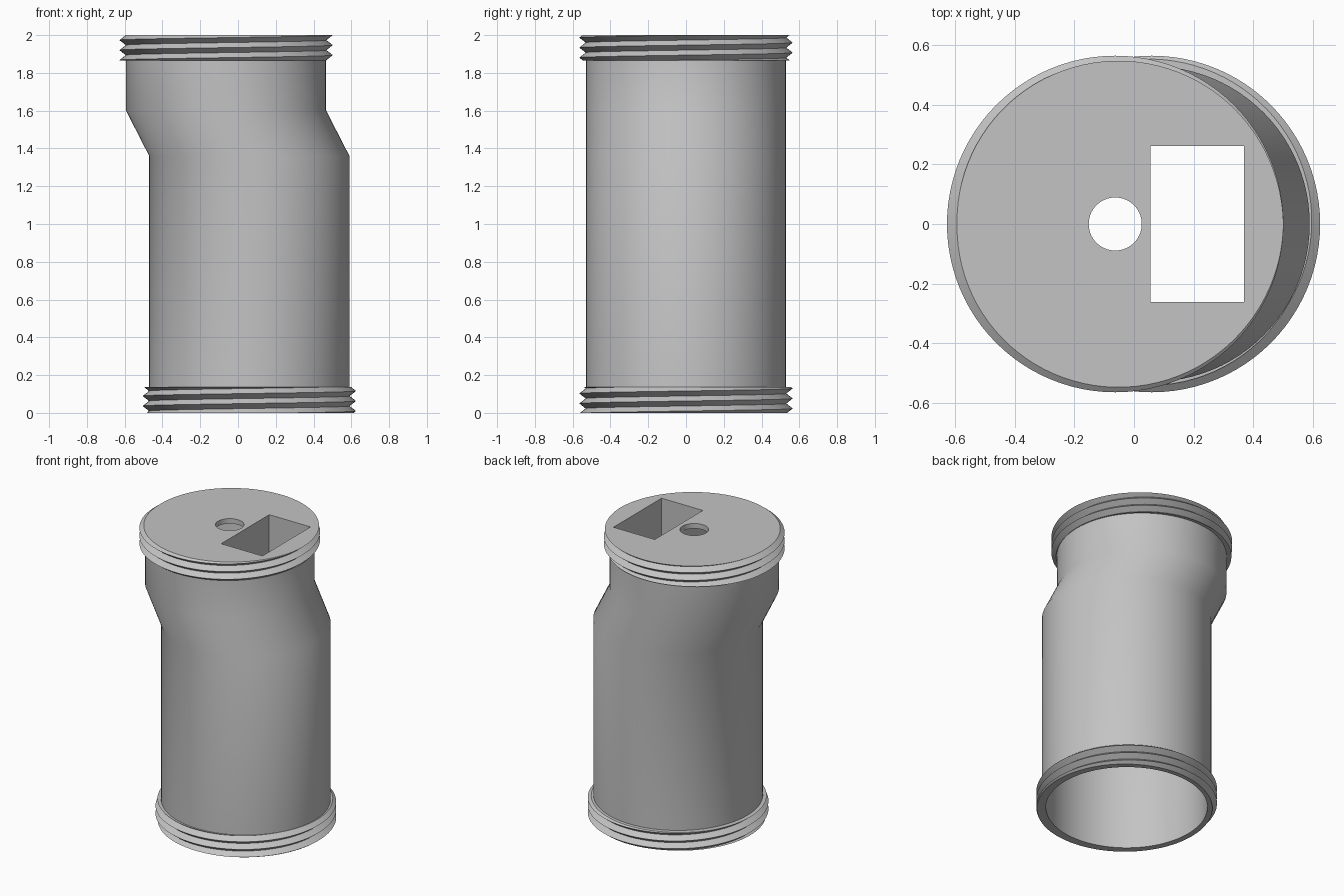
import bpy, bmesh, math
from mathutils import Matrix

if "Cube" in bpy.data.objects:
    bpy.data.objects.remove(bpy.data.objects["Cube"])

SEGS = 96
LOW_X, HIGH_X = 0.06, -0.063        # axes of the lower and upper sections
OUTER, INNER = 0.53, 0.505
PITCH, ROOT, CREST = 0.053, 0.531, 0.565

grey = bpy.data.materials.new("plain_grey")
grey.use_nodes = True
grey.diffuse_color = (0.55, 0.55, 0.55, 1)
grey.node_tree.nodes["Principled BSDF"].inputs["Base Color"].default_value = grey.diffuse_color


def make_object(name, bm):
    bmesh.ops.recalc_face_normals(bm, faces=bm.faces)
    mesh = bpy.data.meshes.new(name)
    bm.to_mesh(mesh)
    bm.free()
    mesh.materials.append(grey)
    obj = bpy.data.objects.new(name, mesh)
    bpy.context.collection.objects.link(obj)
    return obj


def box(name, x0, x1, half_y, z0, z1):
    bm = bmesh.new()
    size = Matrix.Diagonal((x1 - x0, 2 * half_y, z1 - z0, 1))
    place = Matrix.Translation(((x0 + x1) / 2, 0, (z0 + z1) / 2))
    bmesh.ops.create_cube(bm, size=1, matrix=place @ size)
    return make_object(name, bm)


def cylinder(name, x, radius, z0, z1):
    bm = bmesh.new()
    bmesh.ops.create_cone(bm, cap_ends=True, segments=SEGS, radius1=radius, radius2=radius,
                          depth=z1 - z0, matrix=Matrix.Translation((x, 0, (z0 + z1) / 2)))
    return make_object(name, bm)


def activate(obj):
    bpy.ops.object.select_all(action='DESELECT')
    obj.select_set(True)
    bpy.context.view_layer.objects.active = obj


def apply_boolean(obj, cutter, operation):
    cutter.hide_render = True
    mod = obj.modifiers.new("cut", 'BOOLEAN')
    mod.operation, mod.object, mod.solver = operation, cutter, 'EXACT'
    activate(obj)
    bpy.ops.object.modifier_apply(modifier=mod.name)


def shade(obj):
    activate(obj)
    bpy.ops.object.shade_smooth_by_angle(angle=math.radians(30))


def offset_shell():
    """Hollow offset tube, open below and closed by a thin top plate."""
    rings = [(HIGH_X, INNER, 1.965), (HIGH_X, INNER, 1.6), (LOW_X, INNER, 1.36), (LOW_X, INNER, 0),
             (LOW_X, OUTER, 0), (LOW_X, OUTER, 1.36), (HIGH_X, OUTER, 1.6), (HIGH_X, OUTER, 2)]
    bm = bmesh.new()
    loops = []
    for x, r, z in rings:
        angles = [2 * math.pi * i / SEGS for i in range(SEGS)]
        loops.append([bm.verts.new((x + r * math.cos(a), r * math.sin(a), z)) for a in angles])
    for a, b in zip(loops, loops[1:]):
        for i in range(SEGS):
            j = (i + 1) % SEGS
            bm.faces.new((a[i], a[j], b[j], b[i]))
    bm.faces.new(loops[0])
    bm.faces.new(loops[-1])
    return make_object("body_shell", bm)


def screw_thread(name, x, low, high, crest_z):
    """Helical V thread, trimmed flat at both ends."""
    bm = bmesh.new()
    columns = []
    for i in range(SEGS + 1):
        turn = i / SEGS
        profile = [(ROOT - 0.005, low)]
        for k in range(-9, 9):
            z = min(max(crest_z + PITCH * (turn + k / 2), low), high)
            phase = ((z - crest_z) / PITCH - turn) % 1
            profile.append((ROOT + (CREST - ROOT) * abs(1 - 2 * phase), z))
        profile.append((ROOT - 0.005, high))
        c, s = math.cos(2 * math.pi * turn), math.sin(2 * math.pi * turn)
        columns.append([bm.verts.new((x + r * c, r * s, z)) for r, z in profile])
    for a, b in zip(columns, columns[1:]):
        for k in range(len(a) - 1):
            bm.faces.new((a[k], b[k], b[k + 1], a[k + 1]))
    bmesh.ops.remove_doubles(bm, verts=bm.verts, dist=0.0002)
    bmesh.ops.dissolve_degenerate(bm, edges=bm.edges, dist=0.0001)
    return make_object(name, bm)


# Main parts
body = offset_shell()
chute = box("chute", 0.03, 0.395, 0.287, 1.5, 1.98)
bore = cylinder("chute_trim", HIGH_X, 0.518, 1.3, 2.1)
apply_boolean(chute, bore, 'INTERSECT')

# Rectangular chute opening and round hole
slot = box("slot_cutter", 0.055, 0.37, 0.262, 1.4, 2.1)
hole = cylinder("hole_cutter", HIGH_X, 0.089, 1.9, 2.1)
for part in (body, chute):
    apply_boolean(part, slot, 'DIFFERENCE')
apply_boolean(body, hole, 'DIFFERENCE')
for cutter in (bore, slot, hole):
    bpy.data.objects.remove(cutter)

# Threads at both ends
lower_thread = screw_thread("lower_thread", LOW_X, 0, 0.138, 0.01)
upper_thread = screw_thread("upper_thread", HIGH_X, 1.865, 2, 2)

for part in (body, chute, lower_thread, upper_thread):
    shade(part)
